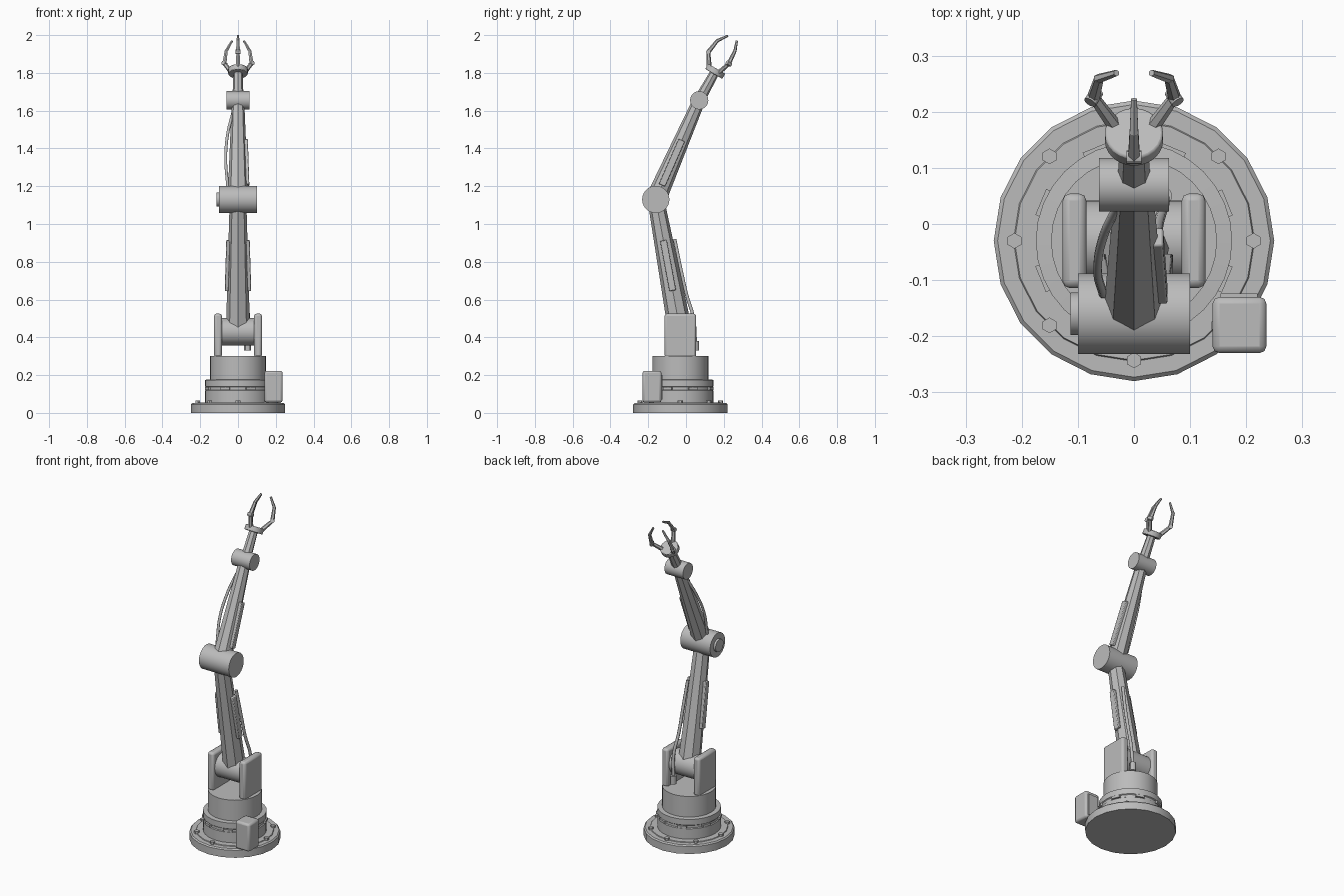
import bpy, bmesh, math
from mathutils import Vector, Matrix

if "Cube" in bpy.data.objects:
    bpy.data.objects.remove(bpy.data.objects["Cube"])

grey = bpy.data.materials.new("machine_grey")
grey.use_nodes = True
grey.diffuse_color = (0.5, 0.5, 0.5, 1)
grey.node_tree.nodes["Principled BSDF"].inputs["Base Color"].default_value = (0.5, 0.5, 0.5, 1)


def finish(name, bm, smooth=True, bevel=0.0):
    mesh = bpy.data.meshes.new(name)
    bmesh.ops.recalc_face_normals(bm, faces=bm.faces)
    bm.to_mesh(mesh)
    bm.free()
    mesh.materials.append(grey)
    ob = bpy.data.objects.new(name, mesh)
    bpy.context.collection.objects.link(ob)
    if bevel:
        mod = ob.modifiers.new("bevel", "BEVEL")
        mod.width = bevel
        mod.segments = 2
    if smooth:
        bpy.ops.object.select_all(action="DESELECT")
        ob.select_set(True)
        bpy.context.view_layer.objects.active = ob
        bpy.ops.object.shade_smooth_by_angle(angle=math.radians(30))
    return ob


def along(a, b):
    """Frame whose z runs from a to b and whose x stays as near world x as it can."""
    z = (b - a).normalized()
    x = Vector((1, 0, 0)) - z * z.x
    if x.length < 0.01:
        x = Vector((0, 1, 0))
    x.normalize()
    return Matrix((x, z.cross(x), z)).transposed().to_4x4()


def rod(name, a, b, r1, r2=None, sides=32, turn=0.0, smooth=True, bevel=0.0):
    a, b = Vector(a), Vector(b)
    bm = bmesh.new()
    frame = Matrix.Translation((a + b) / 2) @ along(a, b) @ Matrix.Rotation(turn, 4, "Z")
    bmesh.ops.create_cone(bm, cap_ends=True, segments=sides, radius1=r1,
                          radius2=r1 if r2 is None else r2,
                          depth=(b - a).length, matrix=frame)
    return finish(name, bm, smooth, bevel)


def block(name, center, size, bevel=0.0, frame=Matrix()):
    bm = bmesh.new()
    bmesh.ops.create_cube(bm, size=1, matrix=Matrix.Translation(center) @ frame
                          @ Matrix.Diagonal((*size, 1)))
    return finish(name, bm, bevel > 0, bevel)


def lathe(name, profile, center_y, sides):
    bm = bmesh.new()
    rings = []
    for r, z in profile:
        rings.append([bm.verts.new((r * math.sin(t), center_y - r * math.cos(t), z))
                      for t in (math.tau * i / sides for i in range(sides))])
    for low, high in zip(rings, rings[1:]):
        for i in range(sides):
            j = (i + 1) % sides
            bm.faces.new((low[i], low[j], high[j], high[i]))
    bm.faces.new(rings[0])
    bm.faces.new(rings[-1])
    return finish(name, bm)


def cable(name, points, radius):
    curve = bpy.data.curves.new(name, "CURVE")
    curve.dimensions = "3D"
    curve.bevel_depth = radius
    curve.bevel_resolution = 2
    curve.resolution_u = 6
    curve.use_fill_caps = True
    spline = curve.splines.new("BEZIER")
    spline.bezier_points.add(len(points) - 1)
    for bp, p in zip(spline.bezier_points, points):
        bp.co = p
        bp.handle_left_type = bp.handle_right_type = "AUTO"
    curve.materials.append(grey)
    bpy.context.collection.objects.link(bpy.data.objects.new(name, curve))


BASE_Y = -0.03

# Base flange and turntable
lathe("base_flange", [(0.25, 0), (0.25, 0.045), (0.243, 0.052), (0.215, 0.052),
                      (0.213, 0.056), (0.17, 0.056)], BASE_Y, 20)
lathe("turntable", [(0.175, 0.04), (0.175, 0.118), (0.17, 0.122), (0.17, 0.136),
                    (0.175, 0.14), (0.175, 0.175), (0.148, 0.177), (0.148, 0.302)], BASE_Y, 32)
for i in range(8):
    t = math.tau * i / 8
    x, y = 0.213 * math.sin(t), BASE_Y - 0.213 * math.cos(t)
    rod("flange_bolt", (x, y, 0.045), (x, y, 0.066), 0.014, sides=6, smooth=False)
    x, y = 0.174 * math.sin(t + 0.39), BASE_Y - 0.174 * math.cos(t + 0.39)
    block("turntable_clip", (x, y, 0.129), (0.05, 0.012, 0.014),
          frame=Matrix.Rotation(t + 0.39, 4, "Z"))

# Motor box
block("motor_box", (0.188, -0.18, 0.139), (0.096, 0.1, 0.168), 0.012)
block("motor_mount", (0.187, -0.13, 0.135), (0.066, 0.012, 0.13))

# Shoulder
for side in (-1, 1):
    block("shoulder_bracket", (side * 0.106, BASE_Y, 0.41), (0.042, 0.168, 0.23), 0.012)
    rod("shoulder_boss", (side * 0.07, BASE_Y, 0.43), (side * 0.1, BASE_Y, 0.43), 0.055)
shoulder = Vector((0, BASE_Y, 0.43))
elbow = Vector((0, -0.16, 1.13))
wrist = Vector((0, 0.07, 1.655))
palm = Vector((0, 0.155, 1.808))
wide = Vector((1, 0, 0))

# Joints
for name, center, half, r in (("shoulder_joint", shoulder, 0.09, 0.072),
                              ("elbow_joint", elbow, 0.1, 0.072),
                              ("wrist_joint", wrist, 0.062, 0.048)):
    rod(name, center - wide * half, center + wide * half, r, sides=40)
rod("elbow_cap", elbow - wide * 0.113, elbow - wide * 0.09, 0.038)

# Arm segments, eight-sided with an edge to the front
rod("upper_arm", shoulder, elbow, 0.064, 0.044, sides=8, smooth=False)
rod("forearm", elbow, wrist, 0.055, 0.033, sides=8, smooth=False)
rod("hand_shaft", wrist, palm, 0.03, 0.024, sides=8, smooth=False)

# Side plates on the arms
for name, a, b, at, length, x in (("upper_arm_plate", shoulder, elbow, 0.5, 0.27, 0.056),
                                  ("forearm_plate", elbow, wrist, 0.37, 0.26, 0.046)):
    for side in (-1, 1):
        if name == "forearm_plate" and side < 0:
            continue
        block(name, a.lerp(b, at) + wide * side * x, (0.02, 0.036, length), 0.004,
              along(a, b) @ Matrix.Rotation(-side * 0.03, 4, "Y"))

# Cables
cable("forearm_cable", [(-0.03, 0.03, 1.58), (-0.054, -0.02, 1.48), (-0.065, -0.08, 1.35),
                        (-0.055, -0.125, 1.2)], 0.008)
cable("upper_arm_cable", [(0.03, -0.06, 0.92), (0.04, -0.025, 0.75), (0.045, 0.005, 0.62),
                          (0.055, 0.04, 0.5), (0.05, 0.05, 0.37)], 0.009)
rod("cable_socket", (0.05, 0.05, 0.33), (0.05, 0.05, 0.38), 0.018, sides=12)

# Gripper
axis = Vector((0, 0.5, 0.866))
out = Vector((0, -0.866, 0.5))
rod("palm_collar", palm - axis * 0.016, palm + axis * 0.016, 0.052, sides=24, bevel=0.004)
for i in range(3):
    radial = Matrix.Rotation(math.tau * i / 3, 3, axis) @ out
    base, knee, mid, tip = [palm + radial * r + axis * h for r, h in
                            ((0.04, 0.005), (0.083, 0.071), (0.072, 0.146), (0.036, 0.197))]
    rod("finger_base", base, knee, 0.013, 0.01, sides=6, smooth=False)
    side = radial.cross(axis) * 0.013
    rod("finger_knuckle", knee - side, knee + side, 0.012, sides=12)
    rod("finger_middle", knee, mid, 0.012, 0.009, sides=6, smooth=False)
    rod("finger_tip", mid - (tip - mid) * 0.08, tip, 0.009, 0.006, sides=6, smooth=False)
